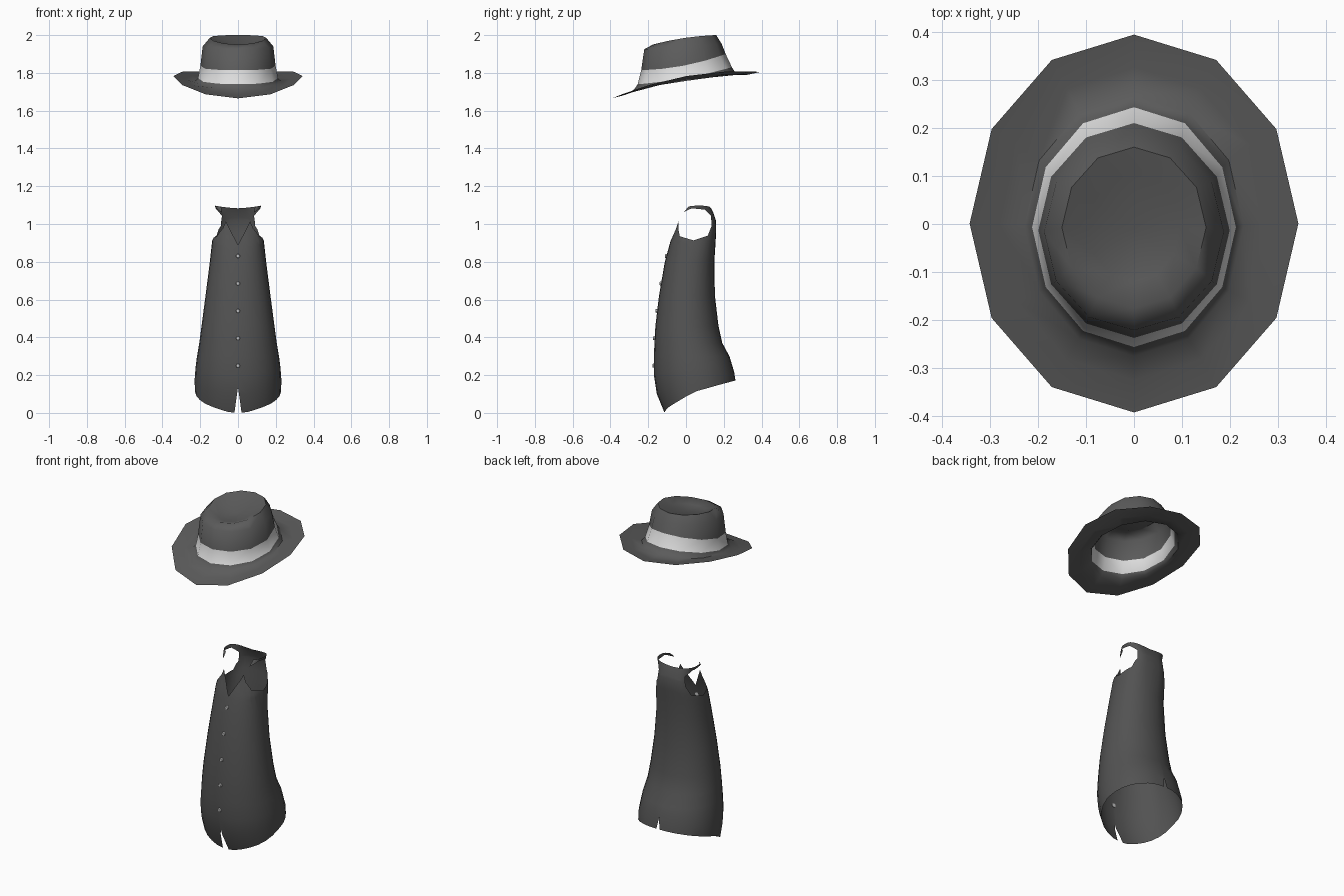
import bpy, bmesh, math
from mathutils import Vector

if "Cube" in bpy.data.objects:
    bpy.data.objects.remove(bpy.data.objects["Cube"])


def material(name, value):
    m = bpy.data.materials.new(name)
    m.diffuse_color = (value, value, value, 1)
    m.use_nodes = True
    m.node_tree.nodes["Principled BSDF"].inputs["Base Color"].default_value = m.diffuse_color
    return m


CHARCOAL = material("charcoal felt", 0.105)
CLOTH = material("dark cloth", 0.085)
PALE = material("pale ribbon", 0.72)
SILVER = material("silver button", 0.55)


def interp(table, t, col=1):
    """Linear lookup of column col in a table sorted by its first column."""
    if t <= table[0][0]:
        return table[0][col]
    for a, b in zip(table, table[1:]):
        if t <= b[0]:
            return a[col] + (b[col] - a[col]) * (t - a[0]) / (b[0] - a[0])
    return table[-1][col]


def loft(bm, rings):
    """Skin a list of equally long closed rings; returns one face list per strip."""
    rows = [[bm.verts.new(p) for p in ring] for ring in rings]
    n = len(rows[0])
    strips = []
    for lo, hi in zip(rows, rows[1:]):
        strips.append([bm.faces.new((lo[i], lo[(i + 1) % n], hi[(i + 1) % n], hi[i]))
                       for i in range(n)])
    return rows, strips


def finish(bm, name, mats, angle=60):
    me = bpy.data.meshes.new(name)
    bm.to_mesh(me)
    bm.free()
    ob = bpy.data.objects.new(name, me)
    bpy.context.collection.objects.link(ob)
    for m in mats:
        me.materials.append(m)
    bpy.ops.object.select_all(action='DESELECT')
    ob.select_set(True)
    bpy.context.view_layer.objects.active = ob
    bpy.ops.object.shade_smooth_by_angle(angle=math.radians(angle))
    return ob


# ---- Hat: twelve-sided rings (half width, front y, back y, front z, side z, back z)
HAT = [
    (0.342, -0.392, 0.394, 1.665, 1.783, 1.805),   # brim edge
    (0.280, -0.325, 0.325, 1.683, 1.768, 1.790),
    (0.228, -0.275, 0.268, 1.712, 1.757, 1.792),
    (0.212, -0.256, 0.243, 1.740, 1.772, 1.830),   # ribbon bottom
    (0.199, -0.237, 0.210, 1.815, 1.838, 1.900),   # ribbon top
    (0.187, -0.221, 0.188, 1.925, 1.940, 1.955),
    (0.150, -0.175, 0.160, 1.950, 1.985, 2.000),   # crown rim
    (0.095, -0.120, 0.105, 1.935, 1.962, 1.985),   # dent
]


def hat_ring(rx, yf, yb, zf, zs, zb):
    pts = []
    for i in range(12):
        a = math.radians(30 * i)
        s = math.sin(a)
        z = zs + (zb - zf) / 2 * s + ((zb + zf) / 2 - zs) * s * s
        pts.append((rx * math.cos(a), (yf + yb) / 2 + (yb - yf) / 2 * s, z))
    return pts


bm = bmesh.new()
rows, strips = loft(bm, [hat_ring(*r) for r in HAT])
for f in strips[3]:                       # ribbon strip
    f.material_index = 1
tip = bm.verts.new((0, -0.01, 1.945))
for i in range(12):
    bm.faces.new((rows[-1][i], rows[-1][(i + 1) % 12], tip))
finish(bm, "hat", [CHARCOAL, PALE])

# ---- Waistcoat body: height, half width, front y, back y, squareness
BODY = [
    (0.00, 0.215, -0.115, 0.270, 2.1),
    (0.10, 0.228, -0.155, 0.270, 2.1),
    (0.20, 0.230, -0.170, 0.260, 2.1),
    (0.30, 0.217, -0.170, 0.230, 2.1),
    (0.37, 0.205, -0.167, 0.192, 2.1),
    (0.46, 0.193, -0.162, 0.172, 2.1),
    (0.62, 0.172, -0.143, 0.153, 2.1),
    (0.80, 0.149, -0.112, 0.150, 2.2),
    (0.91, 0.137, -0.082, 0.157, 2.5),
    (0.97, 0.122, -0.057, 0.160, 2.8),
    (1.02, 0.108, -0.045, 0.158, 3.0),
    (1.06, 0.112, -0.032, 0.145, 3.0),
    (1.09, 0.122, 0.005, 0.132, 3.0),
]
HEM = [(-1, 0.0), (-0.87, 0.025), (-0.5, 0.062), (0, 0.115), (0.5, 0.145), (1, 0.172)]
COLS = 28


def body_point(a, z):
    w, yf, yb, n = (interp(BODY, z, k) for k in (1, 2, 3, 4))
    c, s = math.cos(a), math.sin(a)
    px = math.copysign(abs(c) ** (2 / n), c)
    py = math.copysign(abs(s) ** (2 / n), s)
    return (w * px, (yf + yb) / 2 + (yb - yf) / 2 * py, z)


def body_ring(z, blend=None):
    pts = []
    for i in range(COLS):
        a = 2 * math.pi * i / COLS
        zz = z
        if blend is not None:             # rows between the hem and the hip
            h = interp(HEM, math.sin(a))
            zz = h + (z - h) * blend
        x, y, zz = body_point(a, zz)
        if z > 1.08:                      # neckline dips between the shoulders
            zz += 0.007 * (2 * abs(math.cos(a)) - 1)
        pts.append((x, y, zz))
    return pts


def cut_hole(bm, poly, axis, keep):
    """Remove a convex outline, projected along an axis, from faces passing keep."""
    planes = []
    mid = sum((Vector(p) for p in poly), Vector((0, 0))) / len(poly)
    for p, q in zip(poly, poly[1:] + poly[:1]):
        n = Vector((q[1] - p[1], p[0] - q[0]))
        if n.dot(mid - Vector(p)) > 0:
            n = -n
        lift = (lambda u, v: Vector((0, u, v))) if axis == 'X' else (lambda u, v: Vector((u, 0, v)))
        planes.append((lift(*p), lift(*n).normalized()))
    region = [f for f in bm.faces if keep(f.calc_center_median())]
    for co, no in planes:
        geom = set(region)
        for f in region:
            geom.update(f.edges)
            geom.update(f.verts)
        out = bmesh.ops.bisect_plane(bm, geom=list(geom), plane_co=co, plane_no=no, dist=1e-5)
        region = [g for g in out['geom'] if isinstance(g, bmesh.types.BMFace)]
        region = [f for f in region if (f.calc_center_median() - co).dot(no) < 0]
    bmesh.ops.delete(bm, geom=region, context='FACES')


bm = bmesh.new()
rings = [body_ring(0.30, b) for b in (0, 0.33, 0.67, 1)]
rings += [body_ring(z) for z in (0.37, 0.46, 0.62, 0.80, 0.91, 0.97, 1.02, 1.06, 1.09)]
loft(bm, rings)

# Armholes
ARM = [(0.04, 0.913), (0.115, 0.938), (0.136, 0.99), (0.132, 1.045), (0.10, 1.076),
       (0.03, 1.083), (-0.018, 1.06), (-0.038, 1.02), (-0.041, 0.975), (-0.033, 0.935)]
for side in (1, -1):
    cut_hole(bm, ARM, 'X', lambda c: c.x * side > 0.004 and c.z > 0.85)
# V neck, front opening and back vent
NECK = [(0, 0.89), (0.05, 0.985), (0.085, 1.06), (0.095, 1.13),
        (-0.095, 1.13), (-0.085, 1.06), (-0.05, 0.985)]
cut_hole(bm, NECK, 'Y', lambda c: c.y < 0.05 and c.z > 0.8)
cut_hole(bm, [(0, 0.135), (0.022, -0.02), (-0.022, -0.02)], 'Y',
         lambda c: c.y < 0 and c.z < 0.35)
cut_hole(bm, [(0, 0.235), (0.014, 0.15), (-0.014, 0.15)], 'Y',
         lambda c: c.y > 0.15 and c.z < 0.35)
finish(bm, "waistcoat", [CLOTH], 80)

# ---- Buttons down the front
for k in range(5):
    z = 0.25 + 0.145 * k
    bm = bmesh.new()
    bmesh.ops.create_cone(bm, cap_ends=True, segments=8, radius1=0.012, radius2=0.009, depth=0.012)
    for v in bm.verts:
        v.co = Vector((v.co.x, interp(BODY, z, 2) - 0.002 - v.co.z, z + v.co.y))
    bmesh.ops.recalc_face_normals(bm, faces=bm.faces)
    finish(bm, f"button_{k + 1}", [SILVER], 30)
